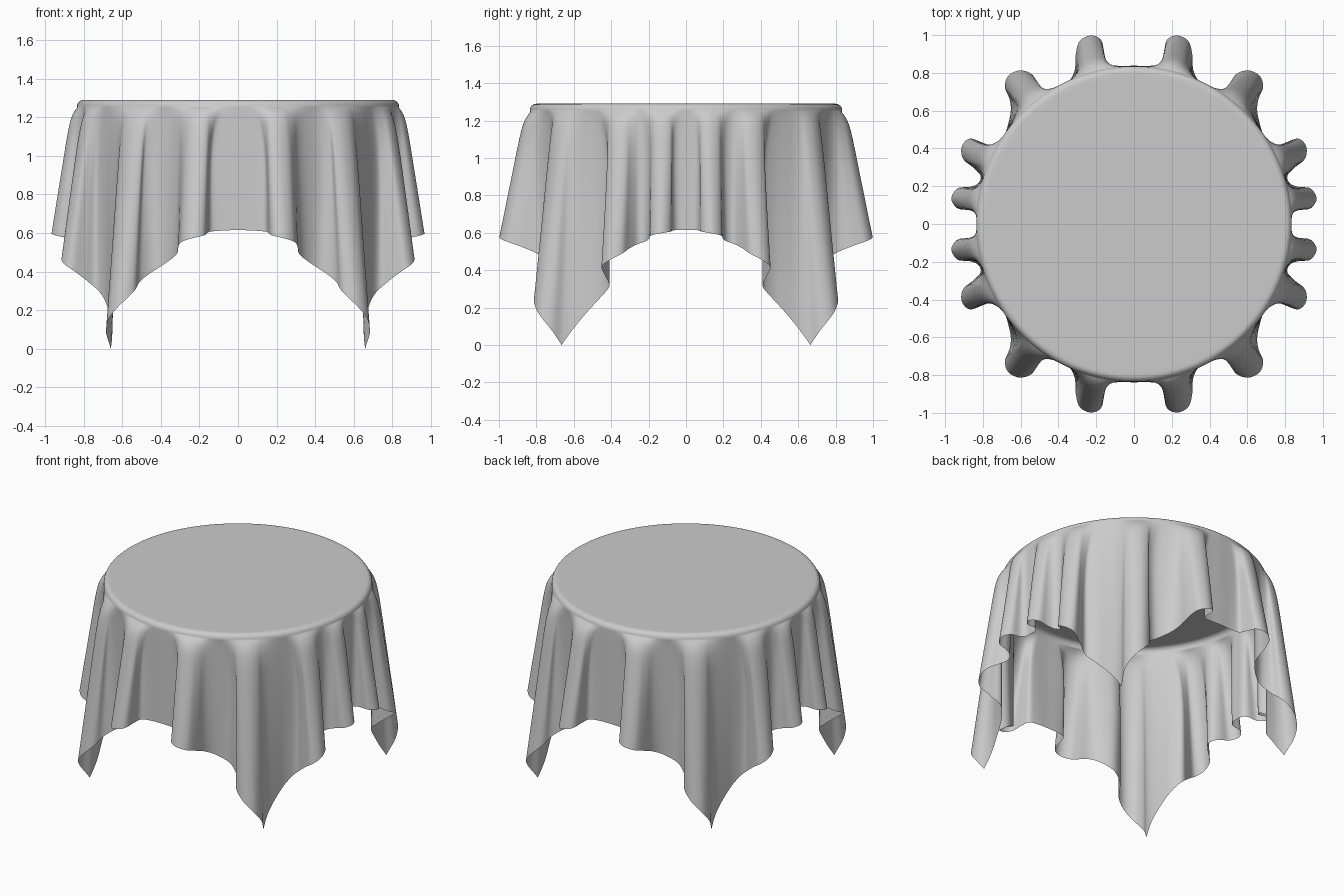
import bpy, bmesh, math
from mathutils import Vector

if "Cube" in bpy.data.objects:
    bpy.data.objects.remove(bpy.data.objects["Cube"])

TOP, FLAT, ROUND = 1.29, 0.80, 0.035     # table-top height, flat radius, rim rounding
HALF = 1.502                             # half side of the square cloth
N, ROWS, RIM = 640, 48, 6                # columns, hanging rows, rim rows

# Hem outline seen from above, one quadrant, split at the cloth corner
side = [(.832, 0), (.834, .045), (.865, .072), (.935, .083), (.967, .135), (.935, .188), (.87, .197),
        (.825, .215), (.812, .255), (.85, .298), (.905, .345), (.912, .41), (.87, .452), (.80, .43),
        (.735, .41), (.69, .46), (.665, .535), (.652, .605), (.66, .665)]
front = [(.66, .665), (.684, .725), (.665, .785), (.605, .813), (.54, .793), (.505, .735), (.43, .705),
         (.355, .745), (.315, .81), (.308, .90), (.288, .968), (.23, .998), (.175, .975),
         (.157, .90), (.142, .85), (.09, .838), (0, .838)]
pts = [Vector(p) for p in side + front[1:]]
corner_i = len(side) - 1


def smooth_curve(first, last, steps=24):
    """Catmull-Rom samples through the outline, mirrored past its ends."""
    p = [Vector((pts[1].x, -pts[1].y))] + pts + [Vector((-pts[-2].x, pts[-2].y))]
    out = []
    for i in range(first + 1, last + 1):
        a, b, c, d = p[i - 1:i + 3]
        for k in range(steps):
            t = k / steps
            out.append(.5 * (2 * b + (c - a) * t + (2 * a - 5 * b + 4 * c - d) * t * t
                             + (3 * b - a - 3 * c + d) * t ** 3))
    return out + [pts[last]]


def resample(curve, n):
    """n + 1 points evenly spaced along the curve."""
    acc = [0.0]
    for a, b in zip(curve, curve[1:]):
        acc.append(acc[-1] + (b - a).length)
    out, j = [], 0
    for k in range(n + 1):
        want = acc[-1] * k / n
        while j < len(curve) - 2 and acc[j + 1] < want:
            j += 1
        out.append(curve[j].lerp(curve[j + 1], (want - acc[j]) / (acc[j + 1] - acc[j])))
    return out


q = N // 4
quad = (resample(smooth_curve(0, corner_i), q // 2)[:-1]
        + resample(smooth_curve(corner_i, len(pts) - 1), q // 2))
half = quad + [Vector((-p.x, p.y)) for p in reversed(quad[:-1])]
hem = half + [Vector((p.x, -p.y)) for p in reversed(half[1:-1])]

# Rings from the flat top over the rounded rim and down to the hem
bm = bmesh.new()
rings = [[] for _ in range(3 + RIM + ROWS)]
for i in range(N):
    phi = 2 * math.pi * i / N
    d = Vector((math.cos(phi), math.sin(phi)))
    column = [(d * FLAT * .5, TOP), (d * FLAT * .97, TOP), (d * FLAT, TOP)]
    for k in range(1, RIM + 1):
        a = math.pi / 2 * k / RIM
        column.append((d * (FLAT + ROUND * math.sin(a)), TOP - ROUND * (1 - math.cos(a))))
    rim = FLAT + ROUND
    reach = HALF / max(abs(d.x), abs(d.y))
    drop = (reach - FLAT - ROUND * math.pi / 2) * .98
    turn = math.remainder(math.atan2(hem[i].y, hem[i].x) - phi, 2 * math.pi)
    for k in range(1, ROWS + 1):
        t = (k / ROWS) ** 1.4
        swing = phi + turn * (1 - (1 - t) ** 5)      # folds gather quickly below the rim
        f = t + .25 * (1 - math.exp(-18 * t)) * (1 - t)
        r = rim + (hem[i].length - rim) * f
        column.append((Vector((math.cos(swing), math.sin(swing))) * r, TOP - ROUND - drop * t))
    for ring, (p, z) in zip(rings, column):
        ring.append(bm.verts.new((p.x, p.y, z)))
for a, b in zip(rings, rings[1:]):
    for i in range(N):
        j = (i + 1) % N
        bm.faces.new((a[i], b[i], b[j], a[j]))
bm.faces.new(rings[0])

# Rest the lowest corner on the floor
low = min(v.co.z for v in bm.verts)
for v in bm.verts:
    if v.co.z < TOP - ROUND:
        v.co.z -= low * (TOP - ROUND - v.co.z) / (TOP - ROUND - low)
bmesh.ops.recalc_face_normals(bm, faces=bm.faces)
if rings[0][0].link_faces[0].normal.z < 0:
    bmesh.ops.reverse_faces(bm, faces=bm.faces)
for f in bm.faces:
    f.smooth = True
mesh = bpy.data.meshes.new("tablecloth")
bm.to_mesh(mesh)
bm.free()
bpy.context.collection.objects.link(bpy.data.objects.new("tablecloth", mesh))
